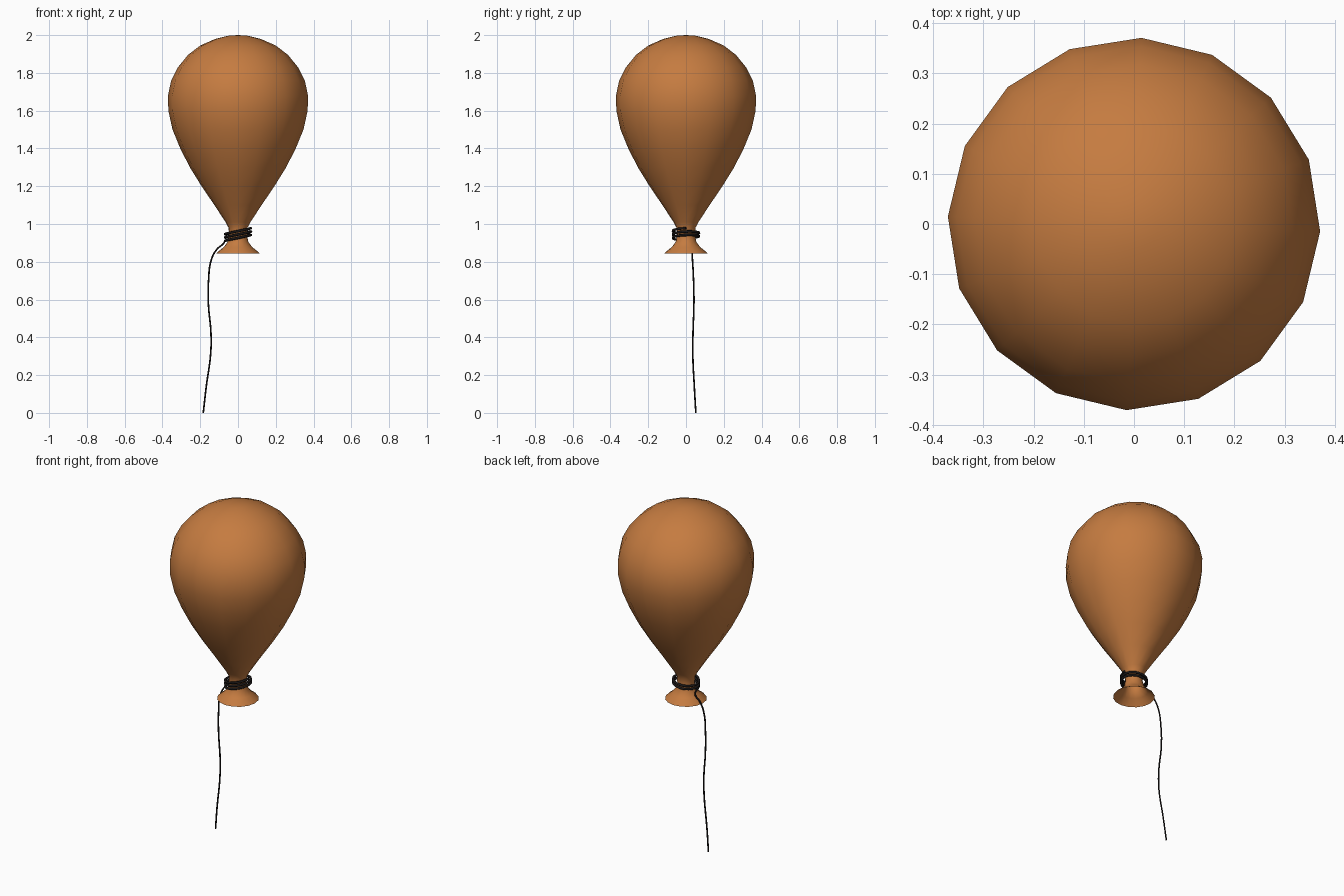
import bpy, bmesh, math

cube = bpy.data.objects.get("Cube")
if cube:
    bpy.data.objects.remove(cube, do_unlink=True)


def material(name, rgb):
    mat = bpy.data.materials.new(name)
    mat.use_nodes = True
    mat.diffuse_color = (*rgb, 1)
    mat.node_tree.nodes["Principled BSDF"].inputs["Base Color"].default_value = (*rgb, 1)
    return mat


def lathe(name, profile, sides, offset, mat):
    """Revolve (radius, z) points; the last point is the closed pole."""
    bm = bmesh.new()
    rings = []
    for r, z in profile[:-1]:
        angles = [offset + math.tau * i / sides for i in range(sides)]
        rings.append([bm.verts.new((r * math.cos(a), r * math.sin(a), z)) for a in angles])
    pole = bm.verts.new((0, 0, profile[-1][1]))
    for i in range(sides):
        j = (i + 1) % sides
        for low, high in zip(rings, rings[1:]):
            bm.faces.new((low[i], low[j], high[j], high[i]))
        bm.faces.new((rings[-1][i], rings[-1][j], pole))
    for f in bm.faces:
        f.smooth = True
    mesh = bpy.data.meshes.new(name)
    bm.to_mesh(mesh)
    bm.free()
    mesh.materials.append(mat)
    obj = bpy.data.objects.new(name, mesh)
    bpy.context.collection.objects.link(obj)
    return obj


def cord(name, points, radius, mat):
    """Thin round cord through the points."""
    curve = bpy.data.curves.new(name, "CURVE")
    curve.dimensions = "3D"
    curve.bevel_depth = radius
    curve.bevel_resolution = 1
    curve.resolution_u = 5
    curve.use_fill_caps = True
    spline = curve.splines.new("BEZIER")
    spline.bezier_points.add(len(points) - 1)
    for bp, p in zip(spline.bezier_points, points):
        bp.co = p
        bp.handle_left_type = bp.handle_right_type = "AUTO"
    curve.materials.append(mat)
    obj = bpy.data.objects.new(name, curve)
    bpy.context.collection.objects.link(obj)
    return obj


rubber = material("orange rubber", (0.56, 0.2, 0.052))
black = material("black string", (0.01, 0.008, 0.008))

# Balloon skin: open flared lip, pinched neck, teardrop body
lathe("balloon", [
    (0.113, 0.845), (0.108, 0.852), (0.075, 0.878), (0.055, 0.905), (0.047, 0.94),
    (0.05, 0.98), (0.066, 1.01), (0.125, 1.1), (0.193, 1.2), (0.255, 1.3),
    (0.306, 1.4), (0.347, 1.5), (0.369, 1.6), (0.371, 1.68), (0.354, 1.76),
    (0.318, 1.83), (0.265, 1.895), (0.2, 1.945), (0.12, 1.98), (0.05, 1.997), (0, 2.0),
], 16, -0.04, rubber)

# Tilted coil wound around the neck, from the upper end down to the left side
coil = []
steps = 20
for i in range(steps + 1):
    a = math.pi * (5 - 5 * i / steps) + math.pi
    x, y = 0.069 * math.cos(a), 0.069 * math.sin(a)
    coil.append((x, y, 0.967 - 0.045 * i / steps + 0.16 * x))

# Loose string hanging from the knot
tail = [(-0.078, 0.025, 0.895), (-0.11, 0.03, 0.868), (-0.14, 0.034, 0.815),
        (-0.156, 0.04, 0.7), (-0.157, 0.042, 0.58), (-0.143, 0.037, 0.42),
        (-0.145, 0.036, 0.31), (-0.168, 0.044, 0.14), (-0.184, 0.052, 0.0)]
cord("neck_tie", coil, 0.007, black)
cord("string", [coil[-1]] + tail, 0.0045, black)
